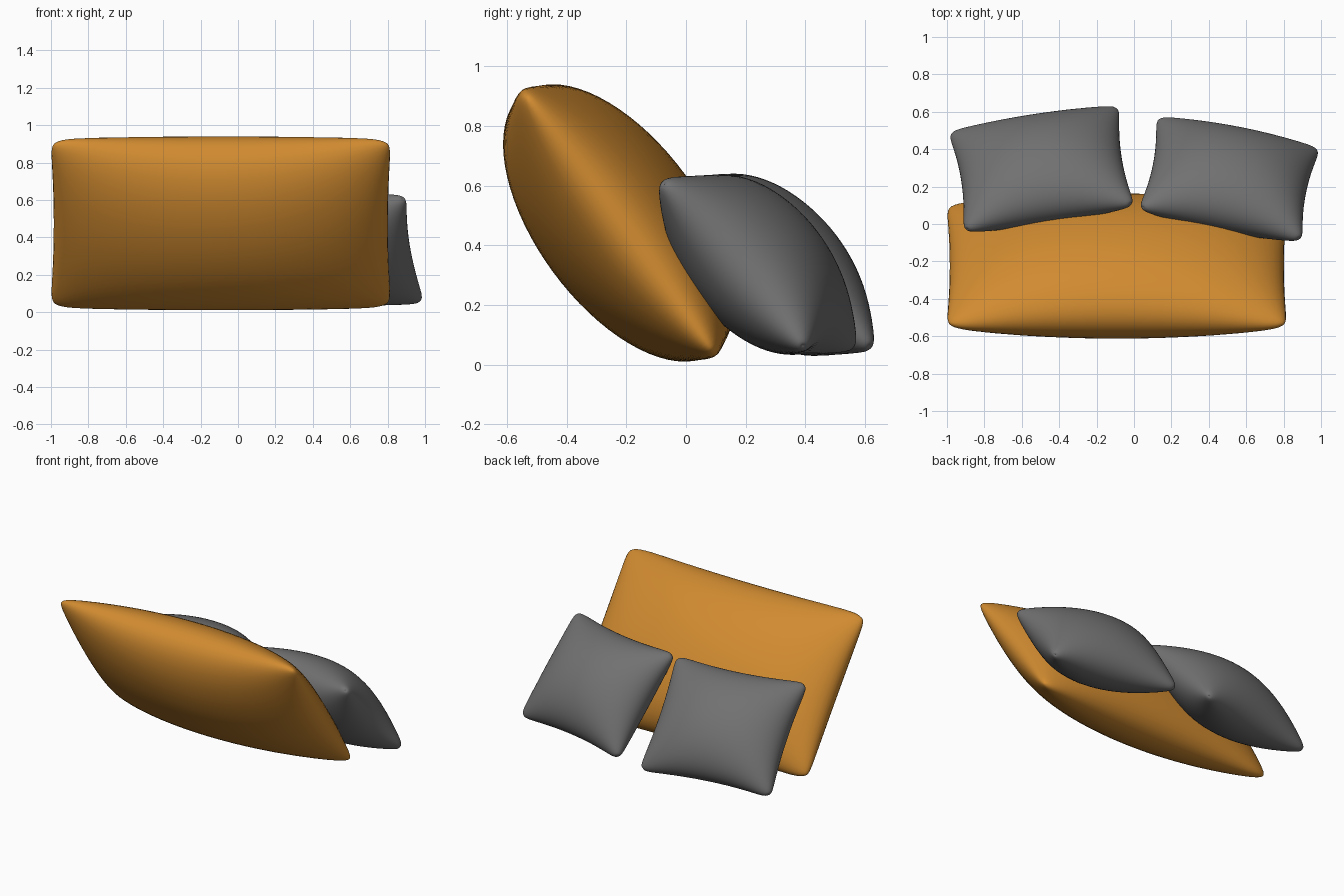
import bpy, bmesh, math
from mathutils import Vector, Matrix

cube = bpy.data.objects.get("Cube")
if cube:
    bpy.data.objects.remove(cube)


def flat_material(name, rgb):
    mat = bpy.data.materials.new(name)
    mat.diffuse_color = (*rgb, 1)
    mat.use_nodes = True
    bsdf = mat.node_tree.nodes["Principled BSDF"]
    bsdf.inputs["Base Color"].default_value = (*rgb, 1)
    bsdf.inputs["Roughness"].default_value = 0.8
    return mat


def cushion(name, mat, center, across, up, thick, pinch, tip, n=36):
    """Stuffed cushion: 'across' and 'up' are the full edge vectors of the seam rectangle."""
    across, up = Vector(across), Vector(up)
    half_w, half_h = across.length / 2 + 0.008, up.length / 2 + 0.008
    bm = bmesh.new()
    for side in (1, -1):
        grid = bmesh.ops.create_grid(bm, x_segments=n, y_segments=n, size=1)
        for v in grid["verts"]:
            # rows crowd towards the seam, where the curvature is strongest
            a, b = (math.sin(c * math.pi / 2) for c in v.co.xy)
            ka, kb = max(0, 1 - a * a), max(0, 1 - b * b)
            corner = tip * abs(a * b) ** 14
            x = a * (half_w - pinch * kb - corner)
            y = b * (half_h - pinch * ka - corner)
            v.co = (x, y, side * thick * math.sqrt(ka * kb))
    bmesh.ops.remove_doubles(bm, verts=bm.verts, dist=0.0001)
    bmesh.ops.recalc_face_normals(bm, faces=bm.faces)
    for f in bm.faces:
        f.smooth = True

    mesh = bpy.data.meshes.new(name)
    bm.to_mesh(mesh)
    bm.free()
    mesh.materials.append(mat)
    obj = bpy.data.objects.new(name, mesh)
    bpy.context.collection.objects.link(obj)
    x, y = across.normalized(), up.normalized()
    z = x.cross(y).normalized()
    y = z.cross(x)
    obj.matrix_world = Matrix.Translation(center) @ Matrix((x, y, z)).transposed().to_4x4()
    return obj


orange = flat_material("orange fabric", (0.64, 0.26, 0.03))
grey = flat_material("grey fabric", (0.165, 0.165, 0.165))

# Large cushion leaning forward
cushion("large_cushion", orange, (-0.092, -0.225, 0.475),
        (1.81, 0, 0), (0, -0.65, 0.89), 0.275, 0.02, 0.03)

# Two small cushions resting against its back, turned slightly apart
cushion("small_cushion_right", grey, (-0.495, 0.294, 0.335),
        (0.91, 0.14, 0), (0.08, -0.53, 0.57), 0.22, 0.035, 0.03)
cushion("small_cushion_left", grey, (0.51, 0.24, 0.335),
        (0.87, -0.17, 0), (-0.09, -0.49, 0.57), 0.22, 0.035, 0.03)
